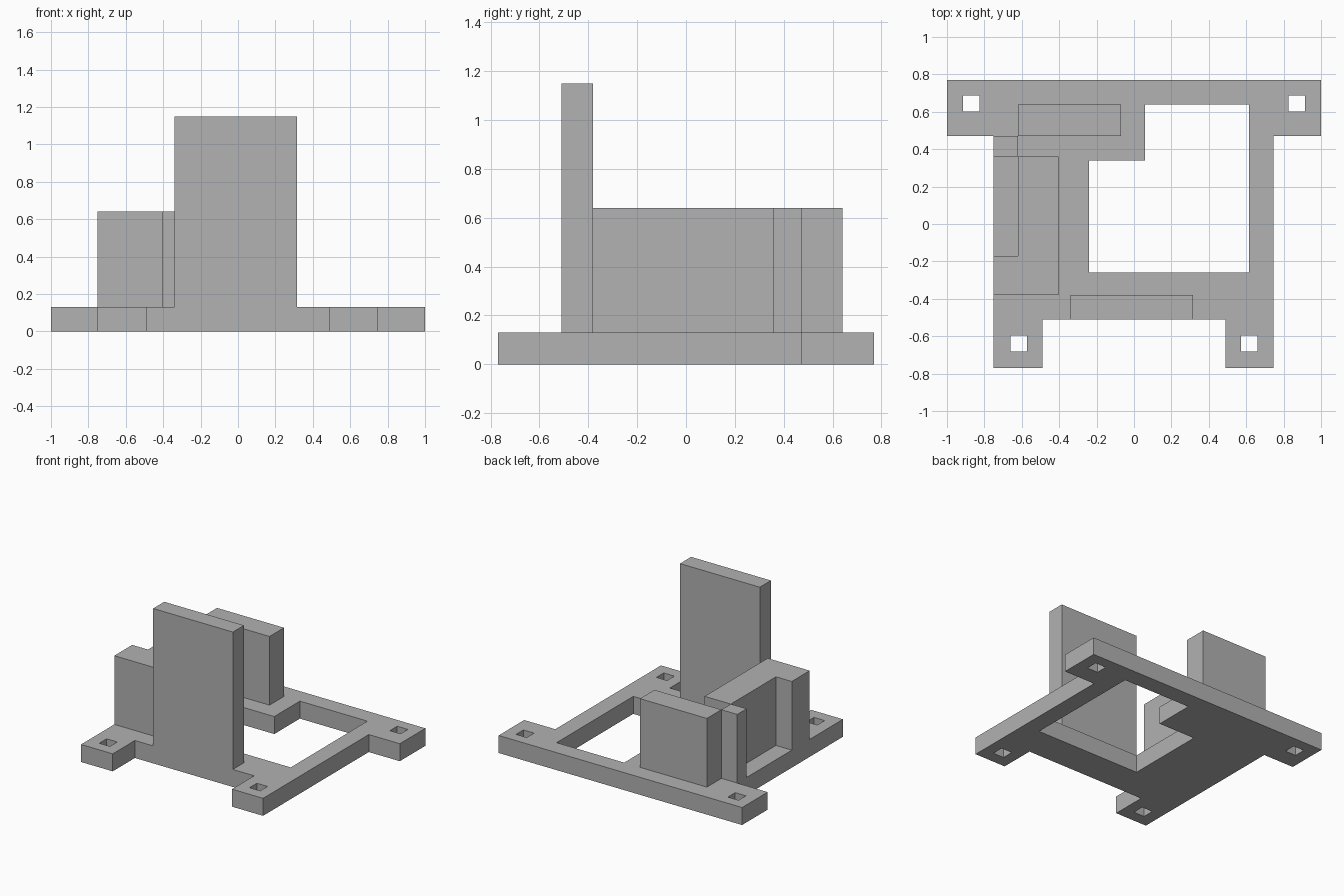
import bpy

cube = bpy.data.objects.get("Cube")
if cube:
    bpy.data.objects.remove(cube, do_unlink=True)

grey = bpy.data.materials.new("plain_grey")
grey.use_nodes = True
colour = (0.445, 0.445, 0.445, 1)
grey.diffuse_color = colour
grey.node_tree.nodes["Principled BSDF"].inputs["Base Color"].default_value = colour

BASE = 0.13      # thickness of the base
LOW = 0.64       # top of the low walls
HIGH = 1.15      # top of the front panel


def rect(x0, x1, y0, y1):
    return [(x0, y0), (x1, y0), (x1, y1), (x0, y1)]


def prism(name, loops, z0, z1):
    """Extrude a flat outline, with any further loops as holes."""
    curve = bpy.data.curves.new(name + "_profile", "CURVE")
    curve.dimensions = "2D"
    curve.fill_mode = "BOTH"
    curve.extrude = (z1 - z0) / 2
    for loop in loops:
        spline = curve.splines.new("POLY")
        spline.points.add(len(loop) - 1)
        for point, (x, y) in zip(spline.points, loop):
            point.co = (x, y, 0, 1)
        spline.use_cyclic_u = True
    helper = bpy.data.objects.new(name + "_profile", curve)
    bpy.context.collection.objects.link(helper)
    graph = bpy.context.evaluated_depsgraph_get()
    mesh = bpy.data.meshes.new_from_object(helper.evaluated_get(graph))
    bpy.data.objects.remove(helper, do_unlink=True)
    mesh.name = name
    mesh.materials.clear()
    mesh.materials.append(grey)
    for face in mesh.polygons:
        face.use_smooth = False
        face.material_index = 0
    obj = bpy.data.objects.new(name, mesh)
    obj.location.z = (z0 + z1) / 2
    bpy.context.collection.objects.link(obj)
    return obj


# Base frame: back bar, body and two front feet
outline = [(-1, 0.77), (-1, 0.47), (-0.75, 0.47), (-0.75, -0.77),
           (-0.49, -0.77), (-0.49, -0.51), (0.49, -0.51), (0.49, -0.77),
           (0.745, -0.77), (0.745, 0.47), (1, 0.47), (1, 0.77)]
opening = [(-0.24, -0.26), (0.615, -0.26), (0.615, 0.64),
           (0.06, 0.64), (0.06, 0.34), (-0.24, 0.34)]

# Square screw holes in the four corners
holes = []
for side in (-1, 1):
    for x, y in ((0.87, 0.645), (0.617, -0.64)):
        cx = side * x
        holes.append(rect(cx - 0.044, cx + 0.044, y - 0.043, y + 0.043))
prism("base_frame", [outline, opening] + holes, 0, BASE)

# Upright walls
prism("front_panel", [rect(-0.34, 0.315, -0.51, -0.38)], BASE, HIGH)
prism("back_wall", [rect(-0.62, -0.07, 0.47, 0.64)], BASE, LOW)
prism("corner_post", [rect(-0.75, -0.62, 0.36, 0.47)], BASE, LOW)
side_profile = [(-0.75, -0.38), (-0.405, -0.38), (-0.405, 0.36),
                (-0.62, 0.36), (-0.62, -0.17), (-0.75, -0.17)]
prism("side_wall", [side_profile], BASE, LOW)
